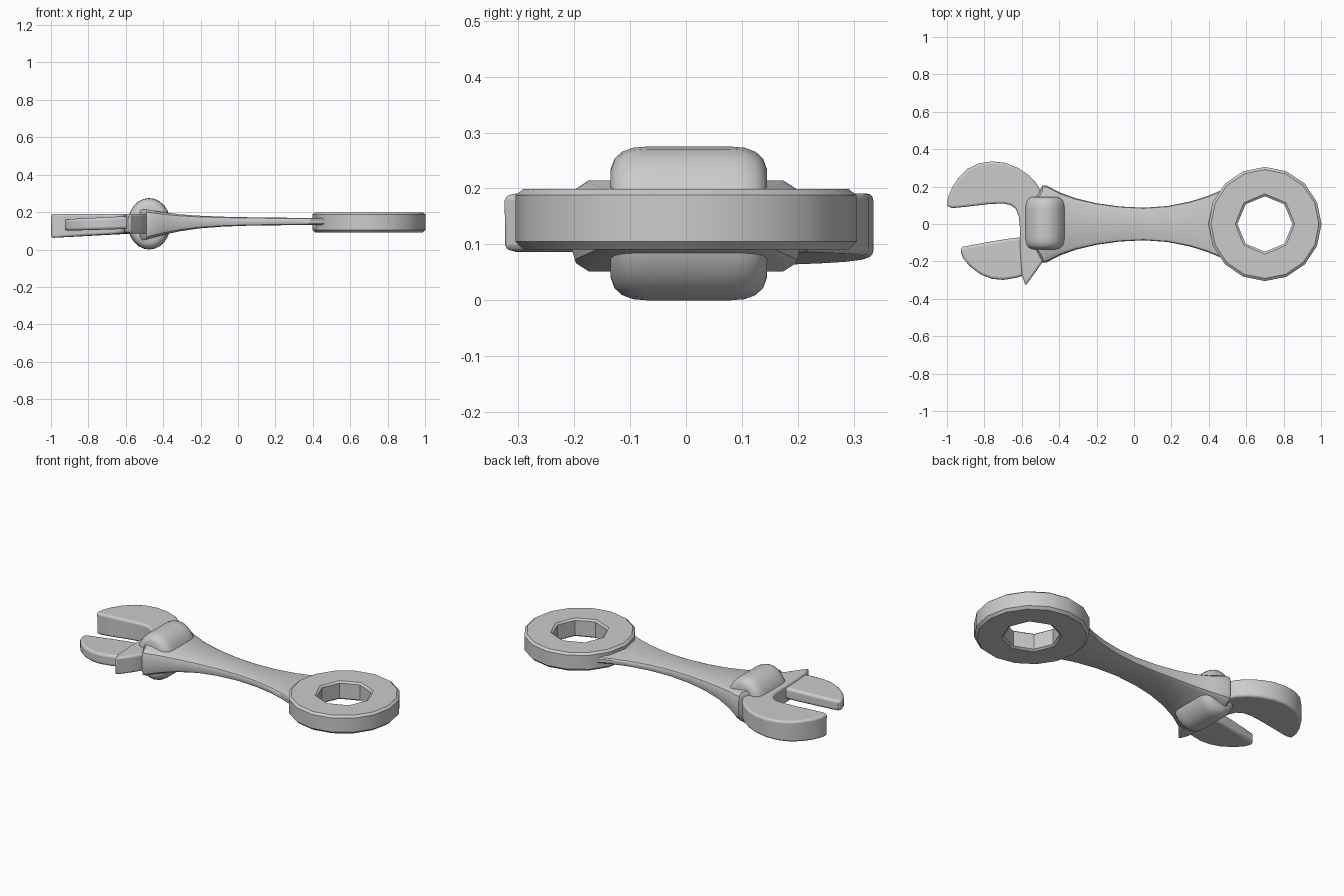
import bpy, bmesh
from math import cos, sin, pi, radians

if "Cube" in bpy.data.objects:
    bpy.data.objects.remove(bpy.data.objects["Cube"])


def finish(name, bm, bevel=0.0):
    bmesh.ops.recalc_face_normals(bm, faces=bm.faces[:])
    me = bpy.data.meshes.new(name)
    bm.to_mesh(me)
    bm.free()
    ob = bpy.data.objects.new(name, me)
    bpy.context.collection.objects.link(ob)
    if bevel:
        mod = ob.modifiers.new("soft_edges", 'BEVEL')
        mod.width, mod.segments = bevel, 3
        mod.limit_method, mod.angle_limit = 'ANGLE', radians(40)
    bpy.ops.object.select_all(action='DESELECT')
    ob.select_set(True)
    bpy.context.view_layer.objects.active = ob
    bpy.ops.object.shade_smooth_by_angle(angle=radians(35))
    return ob


def loft(name, rings, closed=False, bevel=0.0):
    """Skin equal-length closed rings; cap the ends or join them."""
    bm = bmesh.new()
    vs = [[bm.verts.new(p) for p in r] for r in rings]
    n = len(vs[0])
    pairs = list(zip(vs, vs[1:])) + ([(vs[-1], vs[0])] if closed else [])
    for a, b in pairs:
        for i in range(n):
            j = (i + 1) % n
            bm.faces.new((a[i], a[j], b[j], b[i]))
    if not closed:
        bm.faces.new(vs[0])
        bm.faces.new(vs[-1])
    return finish(name, bm, bevel)


def plate(name, outline, low, high, bevel):
    """Flat outline between two heights that vary along x."""
    return loft(name, [[(x, y, f(x)) for x, y in outline] for f in (low, high)],
                bevel=bevel)


# Ring end with an octagonal hole
R, H = 0.302, 0.147
profile = [(1, 0, 0.105), (1, 0, 0.188), (1, -0.014, 0.199), (0, 0.012, 0.199),
           (0, 0, 0.19), (0, 0, 0.10), (0, 0.012, 0.091), (1, -0.014, 0.091)]
rings = []
for outer, off, z in profile:
    ring = []
    for i in range(16):
        r = R if outer else H * (cos(pi / 8) if i % 2 else 1)
        a = i * pi / 8
        ring.append((0.70 + (r + off) * cos(a), (r + off) * 1.01 * sin(a), z))
    rings.append(ring)
loft("ring_end", rings, closed=True)

# Waisted handle: x, half width, half thickness, centre height
stations = [(-0.53, 0.13, 0.082, 0.133), (-0.49, 0.205, 0.083, 0.133),
            (-0.47, 0.207, 0.078, 0.135), (-0.40, 0.17, 0.062, 0.139),
            (-0.31, 0.137, 0.046, 0.143), (-0.20, 0.111, 0.034, 0.147),
            (-0.08, 0.094, 0.027, 0.149), (0.05, 0.087, 0.023, 0.15),
            (0.18, 0.096, 0.021, 0.15), (0.30, 0.12, 0.02, 0.15),
            (0.40, 0.152, 0.02, 0.15), (0.46, 0.178, 0.02, 0.15)]
rings = []
for x, w, t, c in stations:
    half = [(1, 0.45), (0.96, 0.8), (0.85, 0.98)]
    q = half + [(-u, v) for u, v in reversed(half)]
    q += [(-u, -v) for u, v in q]
    rings.append([(x, u * w, c + v * t) for u, v in q])
loft("handle", rings)

# Adjusting roller lying across the handle
roller = [(-0.135, 0.70), (-0.128, 0.84), (-0.115, 0.93), (-0.095, 0.985),
          (-0.07, 1), (0.08, 1), (0.105, 0.985), (0.125, 0.93),
          (0.138, 0.84), (0.145, 0.70)]
loft("adjusting_roller",
     [[(-0.475 + 0.115 * s * cos(i * pi / 12), y, 0.1375 + 0.1375 * s * sin(i * pi / 12))
       for i in range(24)] for y, s in roller])

# Fixed jaw with its sliding rail
fixed = [(-1.0, 0.095), (-0.995, 0.14), (-0.975, 0.19), (-0.94, 0.245), (-0.89, 0.295),
         (-0.83, 0.324), (-0.76, 0.335), (-0.69, 0.327), (-0.62, 0.30), (-0.56, 0.258),
         (-0.52, 0.215), (-0.48, 0.14), (-0.48, -0.19), (-0.525, -0.255), (-0.58, -0.33),
         (-0.60, -0.27), (-0.608, -0.15), (-0.61, -0.02), (-0.616, 0.04), (-0.632, 0.08),
         (-0.66, 0.102), (-0.70, 0.11), (-0.78, 0.106), (-0.90, 0.092), (-0.97, 0.085)]
plate("fixed_jaw", fixed, lambda x: 0.087 - 0.06 * max(0, -0.58 - x),
      lambda x: 0.191, 0.012)

# Sliding jaw
sliding = [(-0.93, -0.14), (-0.915, -0.122), (-0.80, -0.10), (-0.68, -0.08),
           (-0.57, -0.067), (-0.57, -0.27), (-0.63, -0.288), (-0.70, -0.299),
           (-0.76, -0.293), (-0.82, -0.27), (-0.88, -0.225), (-0.915, -0.18)]
plate("sliding_jaw", sliding, lambda x: 0.11 - 0.03 * (x + 0.6) * -1,
      lambda x: 0.178 + 0.05 * (x + 0.6), 0.014)
